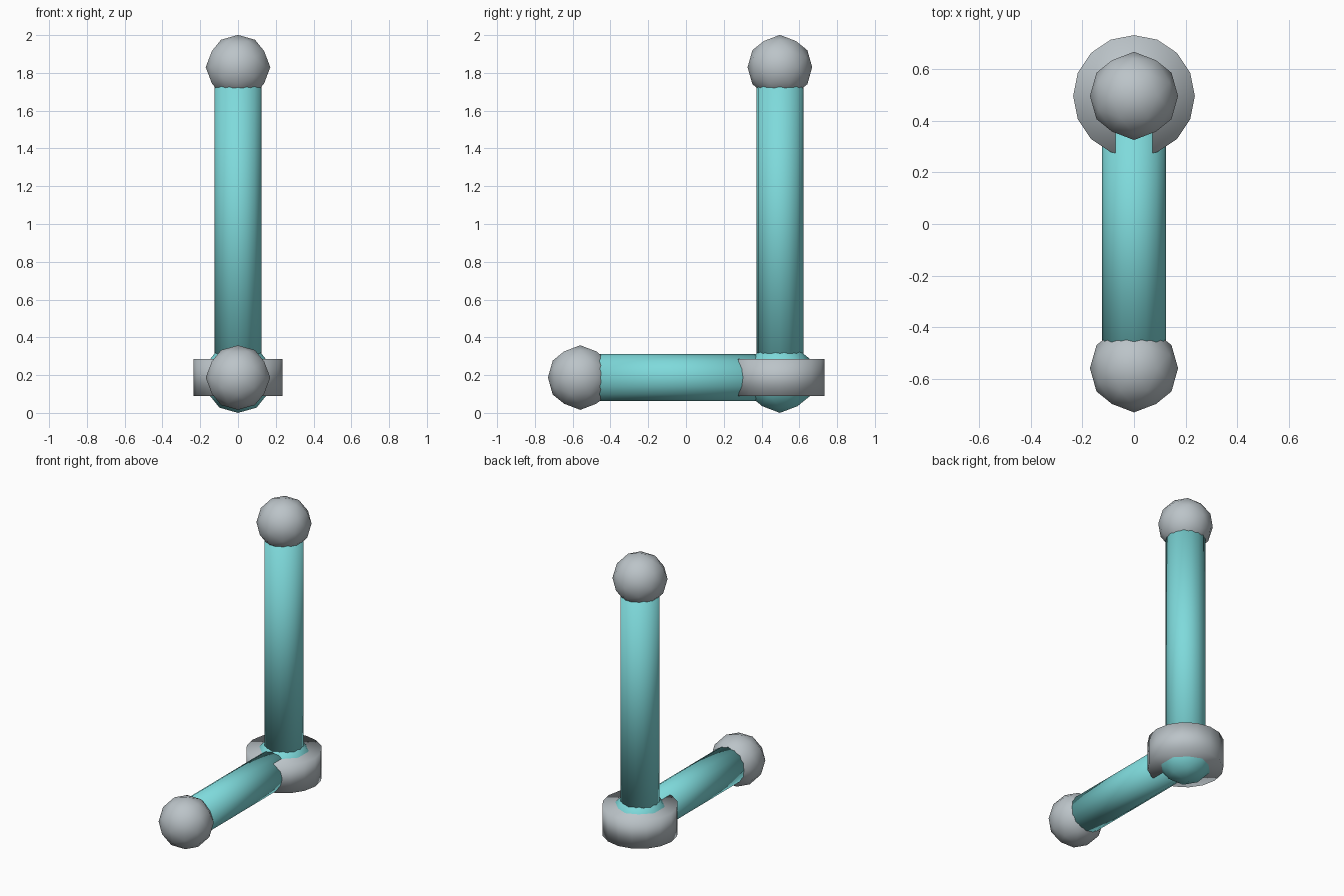
import bpy, bmesh
from math import pi, sqrt
from itertools import combinations, product
from mathutils import Matrix, Vector

cube = bpy.data.objects.get("Cube")
if cube:
    bpy.data.objects.remove(cube, do_unlink=True)


def make_material(name, rgb):
    mat = bpy.data.materials.new(name)
    mat.use_nodes = True
    color = (*rgb, 1)
    mat.diffuse_color = color
    mat.node_tree.nodes["Principled BSDF"].inputs["Base Color"].default_value = color
    return mat


TEAL = make_material("teal", (0.21, 0.70, 0.71))
GRAY = make_material("gray", (0.50, 0.55, 0.58))


def finish(name, bm, mat, location):
    """Turn a bmesh into a fully smooth-shaded object."""
    bmesh.ops.recalc_face_normals(bm, faces=bm.faces)
    for face in bm.faces:
        face.smooth = True
    mesh = bpy.data.meshes.new(name)
    bm.to_mesh(mesh)
    bm.free()
    mesh.materials.append(mat)
    obj = bpy.data.objects.new(name, mesh)
    obj.location = location
    bpy.context.collection.objects.link(obj)
    return obj


def ball(name, radius, location, mat):
    """Once-subdivided icosahedron with a vertex on every axis."""
    phi = (1 + sqrt(5)) / 2
    corners = []
    for a, b in product((-1, 1), repeat=2):
        corners += [Vector((a, 0, b * phi)), Vector((0, a * phi, b)),
                    Vector((a * phi, b, 0))]
    middles = [p + q for p, q in combinations(corners, 2) if (p - q).length < 2.1]
    bm = bmesh.new()
    for p in corners + middles:
        bm.verts.new(p.normalized() * radius)
    bmesh.ops.convex_hull(bm, input=bm.verts)
    return finish(name, bm, mat, location)


def cylinder(name, radius, start, end, mat):
    """Capped sixteen-sided cylinder between two points."""
    start, end = Vector(start), Vector(end)
    axis = end - start
    turn = axis.to_track_quat("Z", "Y").to_matrix().to_4x4()
    bm = bmesh.new()
    bmesh.ops.create_cone(bm, cap_ends=True, segments=16, radius1=radius,
                          radius2=radius, depth=axis.length, matrix=turn)
    return finish(name, bm, mat, (start + end) / 2)


# Key points of the L shape
corner = (0, 0.497, 0.187)
top = (0, 0.497, 1.83)
front = (0, -0.56, 0.187)

# Two rods meeting at the corner joint
cylinder("upright_rod", 0.124, corner, top, TEAL)
cylinder("forward_rod", 0.124, corner, front, TEAL)
ball("corner_joint", 0.187, corner, TEAL)

# Collar around the corner joint
cylinder("corner_collar", 0.236, (0, 0.497, 0.09), (0, 0.497, 0.285), GRAY)

# Knobs on the rod ends
ball("top_knob", 0.171, top, GRAY)
ball("front_knob", 0.171, front, GRAY)
